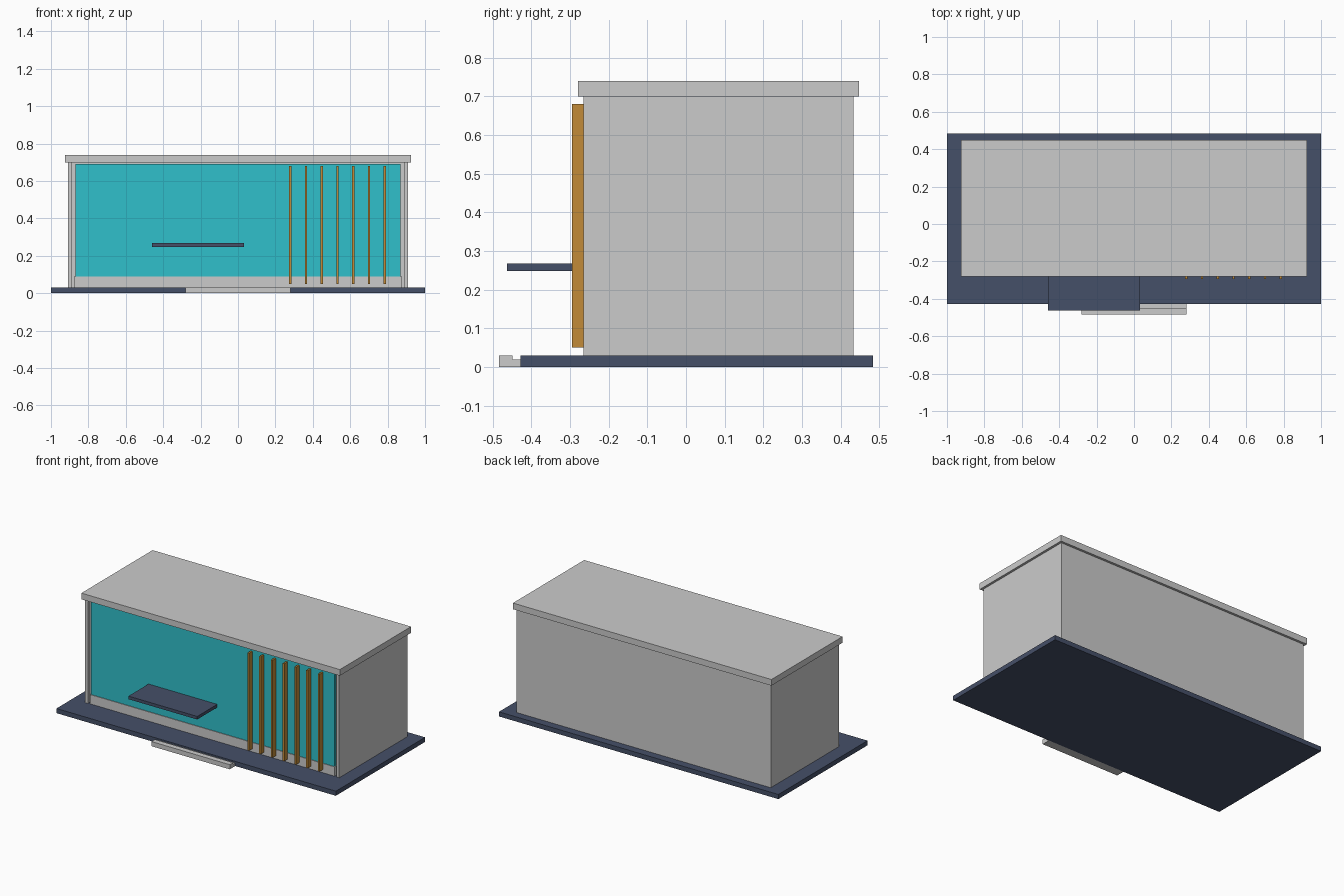
import bpy, bmesh
from mathutils import Vector

if "Cube" in bpy.data.objects:
    bpy.data.objects.remove(bpy.data.objects["Cube"])


def material(name, rgb):
    m = bpy.data.materials.new(name)
    m.diffuse_color = (*rgb, 1)
    m.use_nodes = True
    m.node_tree.nodes["Principled BSDF"].inputs["Base Color"].default_value = m.diffuse_color
    return m


navy = material("navy", (0.06, 0.08, 0.14))
teal = material("teal", (0.03, 0.53, 0.60))
wood = material("wood", (0.54, 0.26, 0.04))


def finish(name, bm, mat):
    bmesh.ops.recalc_face_normals(bm, faces=bm.faces)
    me = bpy.data.meshes.new(name)
    bm.to_mesh(me)
    bm.free()
    if mat:
        me.materials.append(mat)
    ob = bpy.data.objects.new(name, me)
    bpy.context.collection.objects.link(ob)
    return ob


def box(name, x, y, z, mat=None):
    """Box from (min, max) ranges on each axis."""
    bm = bmesh.new()
    bmesh.ops.create_cube(bm, size=1)
    for v in bm.verts:
        v.co = Vector([(r[0] + r[1]) / 2 + c * (r[1] - r[0])
                       for c, r in zip(v.co, (x, y, z))])
    return finish(name, bm, mat)


def extrude_x(name, profile, x0, x1, mat=None):
    """Extrude a y-z profile along x."""
    bm = bmesh.new()
    face = bm.faces.new([bm.verts.new((x0, y, z)) for y, z in profile])
    new = bmesh.ops.extrude_face_region(bm, geom=[face])["geom"]
    bmesh.ops.translate(bm, vec=(x1 - x0, 0, 0),
                        verts=[g for g in new if isinstance(g, bmesh.types.BMVert)])
    return finish(name, bm, mat)


# Ground slab and entry step with a raised front lip
box("base_slab", (-1, 1), (-0.428, 0.484), (0, 0.03), navy)
extrude_x("entry_step", [(-0.484, 0), (-0.428, 0), (-0.428, 0.02),
                         (-0.449, 0.02), (-0.449, 0.03), (-0.484, 0.03)], -0.28, 0.28)

# Building: core, side walls, back wall, roof
box("core", (-0.89, 0.89), (-0.24, 0.415), (0.03, 0.70))
for side, s in (("left", -1), ("right", 1)):
    box(side + "_wall", sorted((s * 0.91, s * 0.89)), (-0.265, 0.433), (0.03, 0.70))
box("back_wall", (-0.89, 0.89), (0.415, 0.433), (0.03, 0.70))
box("roof", (-0.925, 0.925), (-0.28, 0.448), (0.70, 0.74))

# Front: plinth, glazing, counter and vertical slats
box("front_plinth", (-0.876, 0.876), (-0.262, -0.24), (0.03, 0.09))
box("front_glass", (-0.87, 0.87), (-0.258, -0.24), (0.09, 0.69), teal)
box("counter", (-0.46, 0.032), (-0.463, -0.257), (0.248, 0.268), navy)
for i in range(7):
    x = 0.28 + i * 0.0842
    box(f"slat_{i + 1}", (x - 0.006, x + 0.006), (-0.295, -0.262), (0.05, 0.68), wood)
